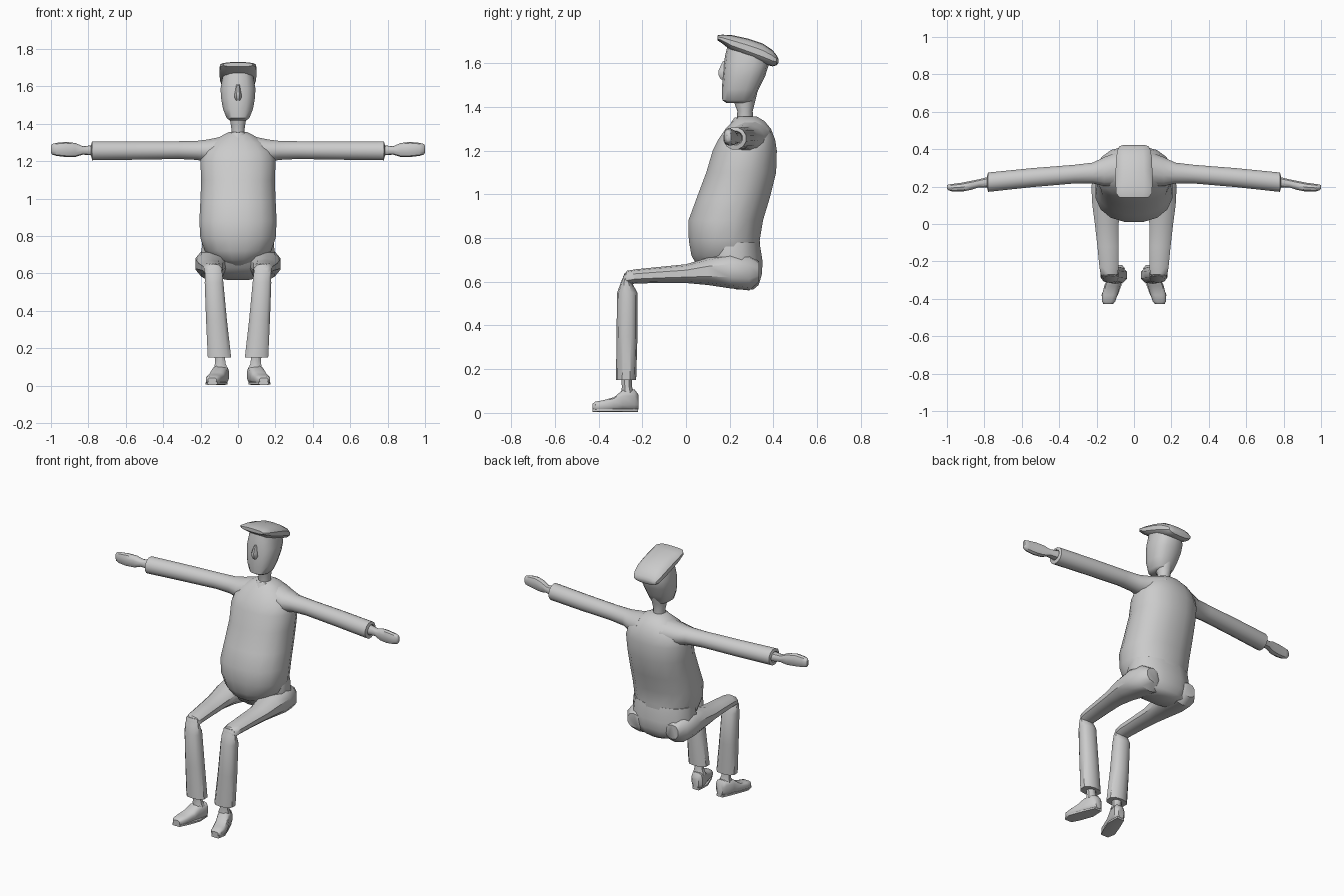
import bpy, bmesh, math
from mathutils import Vector

grey = bpy.data.materials.new("plain_grey")
grey.diffuse_color = (0.6, 0.6, 0.6, 1)


def sgnpow(v, p):
    return math.copysign(abs(v) ** p, v)


def loft(name, rings, n=12, p=1.0, mirror=False, angle=40):
    """Skin rings of (centre, axis a, axis b); p < 1 makes the section boxier."""
    bm = bmesh.new()
    loops = []
    for c, a, b in rings:
        c, a, b = Vector(c), Vector(a), Vector(b)
        loops.append([bm.verts.new(c + a * sgnpow(math.cos(t), p) + b * sgnpow(math.sin(t), p))
                      for t in (2 * math.pi * (i + 0.5) / n for i in range(n))])
    for lo, hi in zip(loops, loops[1:]):
        for i in range(n):
            j = (i + 1) % n
            bm.faces.new((lo[i], lo[j], hi[j], hi[i]))
    bm.faces.new(loops[0][::-1])
    bm.faces.new(loops[-1])
    bmesh.ops.recalc_face_normals(bm, faces=bm.faces)
    me = bpy.data.meshes.new(name)
    bm.to_mesh(me)
    bm.free()
    me.materials.append(grey)
    ob = bpy.data.objects.new(name, me)
    bpy.context.collection.objects.link(ob)
    if mirror:
        ob.modifiers.new("mirror", 'MIRROR').use_mirror_merge = False
    bpy.ops.object.select_all(action='DESELECT')
    ob.select_set(True)
    bpy.context.view_layer.objects.active = ob
    bpy.ops.object.shade_smooth_by_angle(angle=math.radians(angle))
    return ob


def level(rows, x=0):
    """Horizontal rings from (z, half width, front y, back y[, centre x])."""
    return [((r[4] if len(r) > 4 else x, (r[2] + r[3]) / 2, r[0]),
             (r[1], 0, 0), (0, (r[3] - r[2]) / 2, 0)) for r in rows]


def along_x(rows):
    """Rings across x from (x, front y, back y, low z, high z)."""
    return [((x, (f + k) / 2, (l + h) / 2), (0, (k - f) / 2, 0), (0, 0, (h - l) / 2))
            for x, f, k, l, h in rows]


def along_y(rows):
    """Rings across y from (y, inner x, outer x, low z, high z)."""
    return [((( i + o) / 2, y, (l + h) / 2), ((o - i) / 2, 0, 0), (0, 0, (h - l) / 2))
            for y, i, o, l, h in rows]


# Torso with belly and rounded back
loft("torso", level([
    (0.64, 0.05, 0.10, 0.30), (0.67, 0.13, 0.05, 0.34), (0.72, 0.18, 0.022, 0.345),
    (0.79, 0.205, 0.01, 0.34), (0.88, 0.21, 0.008, 0.355), (0.98, 0.205, 0.045, 0.385),
    (1.10, 0.20, 0.09, 0.415), (1.20, 0.205, 0.12, 0.418), (1.25, 0.19, 0.145, 0.41),
    (1.30, 0.145, 0.18, 0.39), (1.335, 0.09, 0.215, 0.36), (1.355, 0.05, 0.235, 0.325)]),
    n=16, p=0.88)

# Seat of the trousers
loft("pelvis", level([
    (0.565, 0.06, 0.23, 0.31), (0.585, 0.15, 0.16, 0.335), (0.63, 0.20, 0.10, 0.35),
    (0.69, 0.205, 0.07, 0.355), (0.78, 0.195, 0.10, 0.34)]), p=0.88)

# Thighs, running forward from hip to knee
loft("thigh", along_y([
    (0.335, 0.09, 0.18, 0.60, 0.69), (0.29, 0.03, 0.215, 0.56, 0.725),
    (0.20, 0.04, 0.232, 0.57, 0.73), (0.10, 0.065, 0.226, 0.585, 0.71),
    (0.0, 0.08, 0.212, 0.594, 0.68), (-0.12, 0.08, 0.198, 0.594, 0.668),
    (-0.23, 0.08, 0.187, 0.592, 0.657), (-0.27, 0.085, 0.18, 0.585, 0.65),
    (-0.288, 0.10, 0.165, 0.58, 0.625)]), n=10, p=0.85, mirror=True)

# Shins with straight trouser legs
loft("shin", level([
    (0.64, 0.035, -0.28, -0.262, 0.13), (0.60, 0.048, -0.297, -0.25, 0.13),
    (0.55, 0.052, -0.315, -0.222, 0.128), (0.35, 0.058, -0.318, -0.222, 0.115),
    (0.15, 0.065, -0.32, -0.228, 0.099)]), n=10, p=0.8, mirror=True)
loft("ankle", level([
    (0.17, 0.03, -0.30, -0.245, 0.098), (0.12, 0.03, -0.295, -0.245, 0.095),
    (0.09, 0.04, -0.30, -0.235, 0.092)]), n=8, mirror=True)

# Shoes, toes turned outward
loft("shoe", along_y([
    (-0.218, 0.065, 0.105, 0.015, 0.085), (-0.235, 0.048, 0.125, 0.008, 0.108),
    (-0.29, 0.058, 0.142, 0.008, 0.105), (-0.33, 0.072, 0.16, 0.008, 0.072),
    (-0.38, 0.088, 0.172, 0.006, 0.058), (-0.415, 0.10, 0.172, 0.008, 0.052),
    (-0.428, 0.115, 0.16, 0.014, 0.042)]), n=12, p=0.65, mirror=True)
loft("sole", along_y([
    (-0.22, 0.06, 0.11, 0.004, 0.02), (-0.30, 0.055, 0.145, 0.004, 0.02),
    (-0.38, 0.085, 0.175, 0.004, 0.02), (-0.428, 0.11, 0.165, 0.004, 0.02)]),
    n=8, p=0.4, mirror=True)

# Arms, sleeves and hands
loft("sleeve", along_x([
    (0.08, 0.20, 0.39, 1.20, 1.335), (0.16, 0.20, 0.36, 1.19, 1.318),
    (0.22, 0.215, 0.33, 1.205, 1.31), (0.32, 0.215, 0.318, 1.21, 1.308),
    (0.55, 0.195, 0.30, 1.206, 1.308), (0.78, 0.17, 0.277, 1.203, 1.308),
    (0.785, 0.19, 0.26, 1.225, 1.29), (0.77, 0.195, 0.255, 1.23, 1.285)]),
    mirror=True)
loft("hand", along_x([
    (0.77, 0.195, 0.255, 1.23, 1.285), (0.83, 0.195, 0.24, 1.235, 1.28),
    (0.87, 0.182, 0.232, 1.222, 1.297), (0.92, 0.172, 0.222, 1.222, 1.303),
    (0.97, 0.172, 0.215, 1.228, 1.298), (0.993, 0.18, 0.212, 1.235, 1.292),
    (1.0, 0.188, 0.207, 1.245, 1.283)]), n=10, p=0.85, mirror=True)

# Collar, neck and head
loft("collar", level([
    (1.325, 0.06, 0.205, 0.35), (1.352, 0.05, 0.222, 0.325), (1.345, 0.038, 0.23, 0.31)]),
    n=10)
loft("neck", level([
    (1.32, 0.036, 0.23, 0.31), (1.38, 0.038, 0.235, 0.305), (1.42, 0.045, 0.22, 0.315),
    (1.46, 0.05, 0.215, 0.325)]), n=10)
loft("head", level([
    (1.418, 0.045, 0.185, 0.295), (1.43, 0.062, 0.166, 0.312), (1.48, 0.082, 0.164, 0.332),
    (1.54, 0.093, 0.168, 0.362), (1.59, 0.095, 0.172, 0.378), (1.64, 0.086, 0.18, 0.375),
    (1.68, 0.08, 0.19, 0.34)]), n=14, p=0.8)
loft("nose", level([
    (1.525, 0.012, 0.158, 0.20), (1.545, 0.022, 0.147, 0.20), (1.565, 0.018, 0.146, 0.20),
    (1.61, 0.009, 0.168, 0.20)]), n=8)

# Flat cap sloping to the back
loft("cap", [((0, y, (l + h) / 2), (w, 0, 0), (0, 0, (h - l) / 2)) for y, w, l, h in [
    (0.143, 0.08, 1.705, 1.727), (0.165, 0.098, 1.69, 1.73), (0.21, 0.10, 1.655, 1.728),
    (0.28, 0.10, 1.625, 1.713), (0.35, 0.098, 1.598, 1.69), (0.395, 0.09, 1.585, 1.66),
    (0.415, 0.08, 1.59, 1.635), (0.422, 0.06, 1.6, 1.62)]], n=14, p=0.75)
